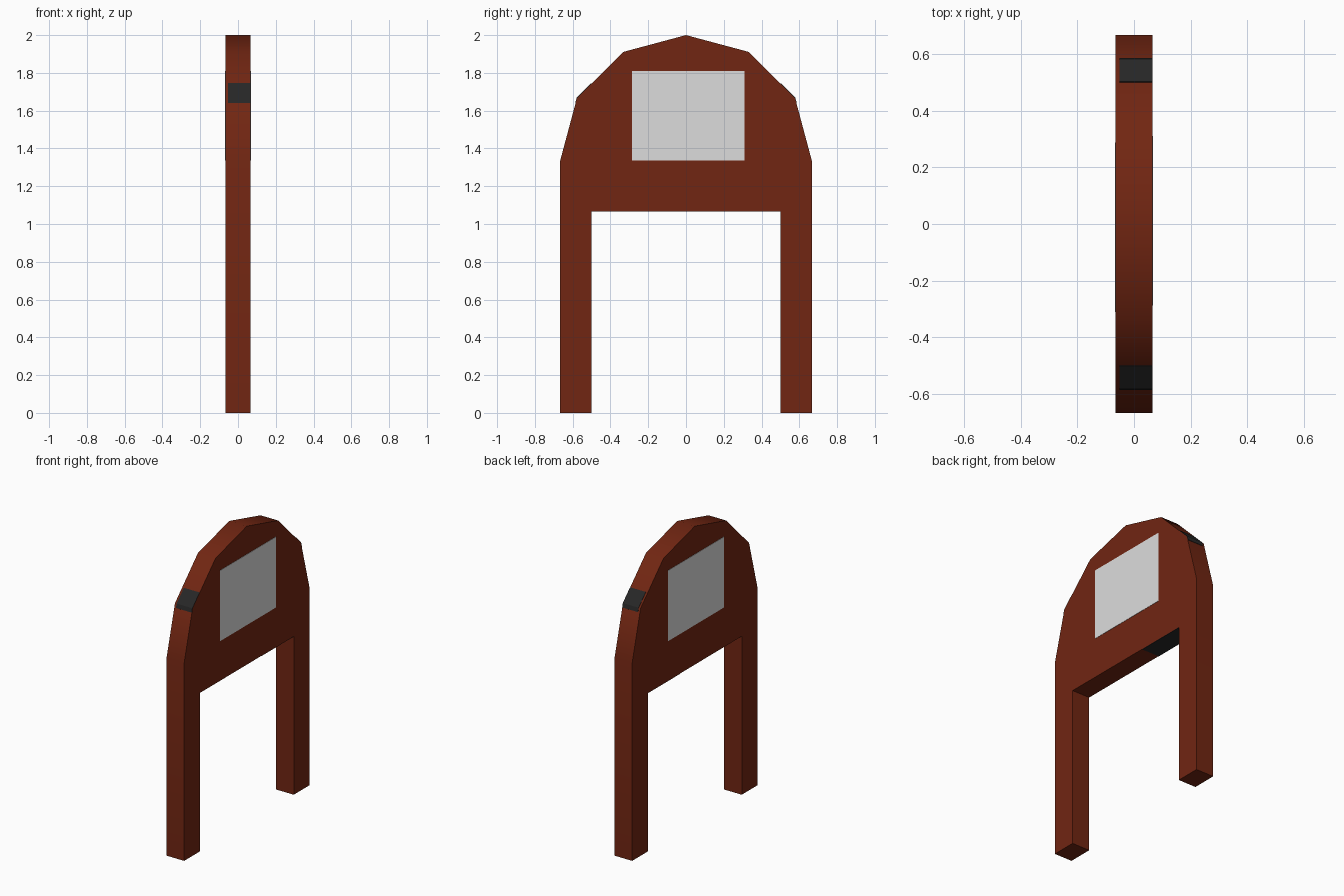
import bpy, bmesh, math

if "Cube" in bpy.data.objects:
    bpy.data.objects.remove(bpy.data.objects["Cube"])


def material(name, r, g, b):
    m = bpy.data.materials.new(name)
    m.diffuse_color = (r, g, b, 1)
    m.use_nodes = True
    m.node_tree.nodes["Principled BSDF"].inputs["Base Color"].default_value = m.diffuse_color
    return m


BROWN = material("red_brown_wood", 0.165, 0.019, 0.006)
GREY = material("light_grey_panel", 0.72, 0.72, 0.72)
BLACK = material("dark_grey_patch", 0.02, 0.02, 0.02)

HALF = 0.0655   # half thickness in x
R = 2 / 3       # arch radius and half width
T = 0.002       # painted plate thickness


def prism(name, profile, x0, x1, mat):
    """Extrude a (y, z) outline from x0 to x1."""
    bm = bmesh.new()
    face = bm.faces.new([bm.verts.new((x0, y, z)) for y, z in profile])
    ext = bmesh.ops.extrude_face_region(bm, geom=[face])
    for v in ext["geom"]:
        if isinstance(v, bmesh.types.BMVert):
            v.co.x = x1
    bmesh.ops.recalc_face_normals(bm, faces=bm.faces)
    mesh = bpy.data.meshes.new(name)
    bm.to_mesh(mesh)
    bm.free()
    mesh.materials.append(mat)
    obj = bpy.data.objects.new(name, mesh)
    bpy.context.collection.objects.link(obj)
    return obj


def rect(y0, y1, z0, z1):
    return [(y0, z0), (y1, z0), (y1, z1), (y0, z1)]


# Arched board with two legs, six segments round the top
arch = [(R * math.cos(i * math.pi / 6), 2 * R + R * math.sin(i * math.pi / 6))
        for i in range(7)]
outline = [(0.5, 0), (R, 0)] + arch + [(-R, 0), (-0.5, 0), (-0.5, 1.067), (0.5, 1.067)]
frame = prism("arched_frame", outline, -HALF, HALF, BROWN)
bpy.context.view_layer.objects.active = frame
frame.select_set(True)
bpy.ops.object.shade_smooth_by_angle(angle=math.radians(40))

# Light panel on each broad face, turned half round on the back
prism("right_panel", rect(-0.287, 0.31, 1.335, 1.811), HALF - T, HALF + T, GREY)
prism("left_panel", rect(-0.31, 0.287, 1.335, 1.811), -HALF - T, -HALF + T, GREY)

# Dark patches bent over the rim corner on both ends
corner = [(0.584, 1.64), (0.577, 1.667), (0.5, 1.744)]
for name, s in (("front_rim_patch", -1), ("back_rim_patch", 1)):
    outer = [(s * (y + T), z + T * 0.6) for y, z in corner]
    inner = [(s * (y - T), z - T * 0.6) for y, z in reversed(corner)]
    prism(name, outer + inner, -0.052, HALF, BLACK)

# Dark patch under the crossbar
prism("underside_patch", rect(0.155, 0.5, 1.067 - T, 1.067 + T), -HALF, HALF, BLACK)
